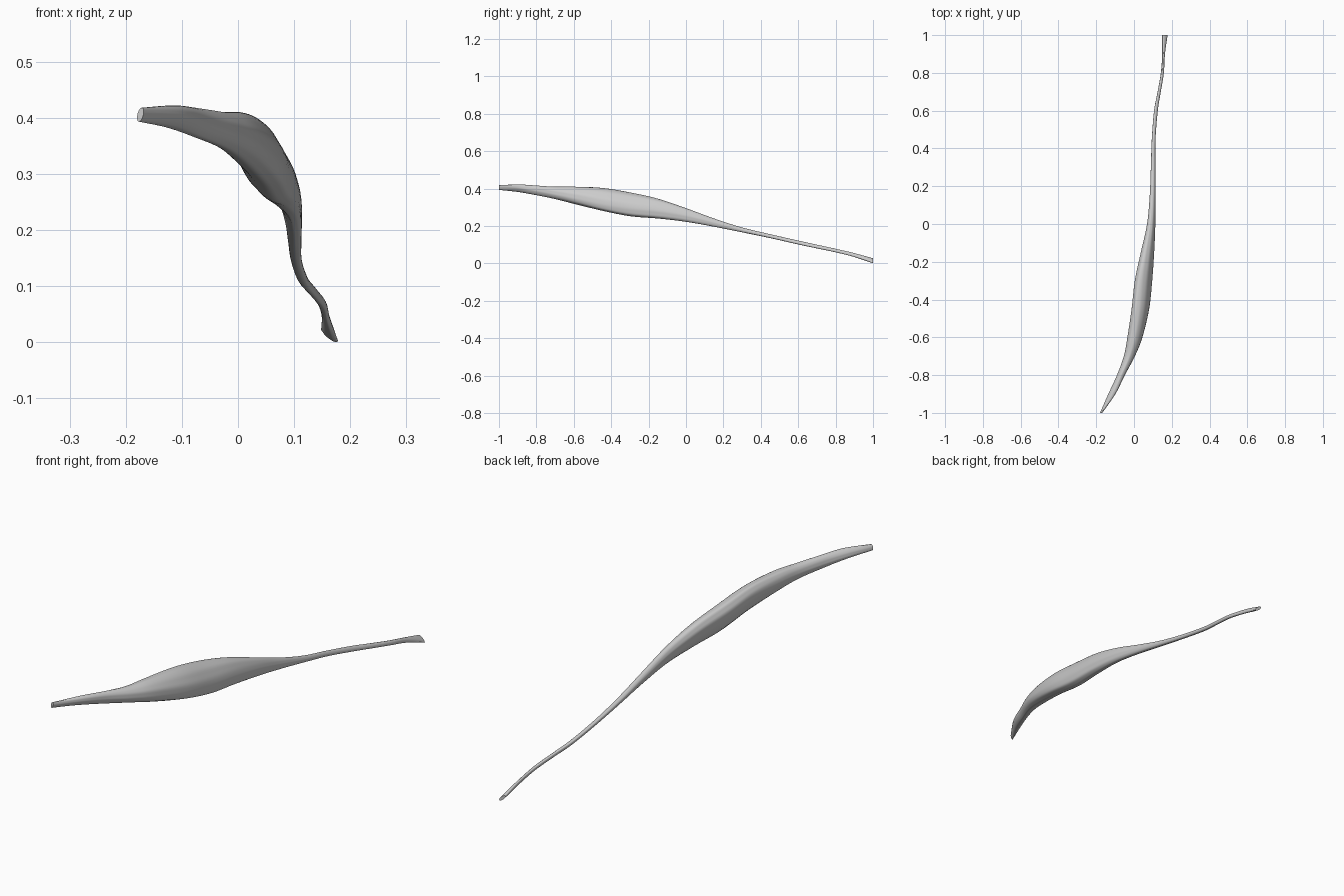
import bpy, bmesh, math

if "Cube" in bpy.data.objects:
    bpy.data.objects.remove(bpy.data.objects["Cube"])

# Stations along the muscle: y, x min, x max, z min, z max, skew of the section
STATIONS = [
    (-1.00, -.180, -.168, .393, .418, .45),
    (-0.90, -.136, -.098, .382, .422, .30),
    (-0.80, -.090, -.048, .364, .416, .10),
    (-0.70, -.054, .005, .344, .410, -.10),
    (-0.60, -.035, .045, .319, .411, -.25),
    (-0.45, -.013, .081, .282, .404, -.40),
    (-0.30, .004, .097, .252, .380, -.40),
    (-0.15, .036, .107, .239, .346, -.35),
    (0.00, .069, .113, .222, .295, -.25),
    (0.15, .083, .114, .196, .240, -.15),
    (0.30, .089, .113, .166, .192, -.10),
    (0.45, .094, .114, .135, .156, -.20),
    (0.60, .106, .126, .101, .122, -.30),
    (0.70, .125, .142, .080, .100, -.30),
    (0.80, .142, .158, .059, .078, -.25),
    (0.90, .149, .164, .034, .055, -.35),
    (1.00, .148, .178, .000, .027, -.80),
]
SIDES, STEPS = 48, 6


def spline(p0, p1, p2, p3, t):
    """Smooth interpolation between p1 and p2."""
    return [0.5 * (2*b + (c - a)*t + (2*a - 5*b + 4*c - d)*t*t
            + (3*b - a - 3*c + d)*t**3) for a, b, c, d in zip(p0, p1, p2, p3)]


def section(bm, row):
    """Skewed oval that fills the given bounds, with faint fibre ridges."""
    y, x0, x1, z0, z1, skew = row
    shift = math.asin(skew)
    ring = []
    for i in range(SIDES):
        a = 2 * math.pi * i / SIDES
        r = 1 + 0.012 * math.sin(7*a + 3*y) + 0.008 * math.sin(11*a - 5*y) - 0.01
        ring.append(bm.verts.new(((x0 + x1)/2 + r*(x1 - x0)/2 * math.cos(a), y,
                                  (z0 + z1)/2 + r*(z1 - z0)/2 * math.sin(a + shift))))
    return ring


# Muscle belly with its two tendons, lofted in one piece
bm = bmesh.new()
rows = []
n = len(STATIONS)
for k in range(n - 1):
    pts = [STATIONS[min(max(k + d, 0), n - 1)] for d in (-1, 0, 1, 2)]
    rows += [spline(*pts, s / STEPS) for s in range(STEPS)]
rows.append(STATIONS[-1])
rings = [section(bm, row) for row in rows]
for a, b in zip(rings, rings[1:]):
    for i in range(SIDES):
        j = (i + 1) % SIDES
        bm.faces.new((a[i], a[j], b[j], b[i]))

# Cut tendon ends
bm.faces.new(rings[0])
bm.faces.new(rings[-1])
bmesh.ops.recalc_face_normals(bm, faces=bm.faces)

mesh = bpy.data.meshes.new("muscle")
bm.to_mesh(mesh)
bm.free()
muscle = bpy.data.objects.new("muscle", mesh)
bpy.context.collection.objects.link(muscle)
bpy.context.view_layer.objects.active = muscle
muscle.select_set(True)
bpy.ops.object.shade_smooth_by_angle(angle=math.radians(50))
